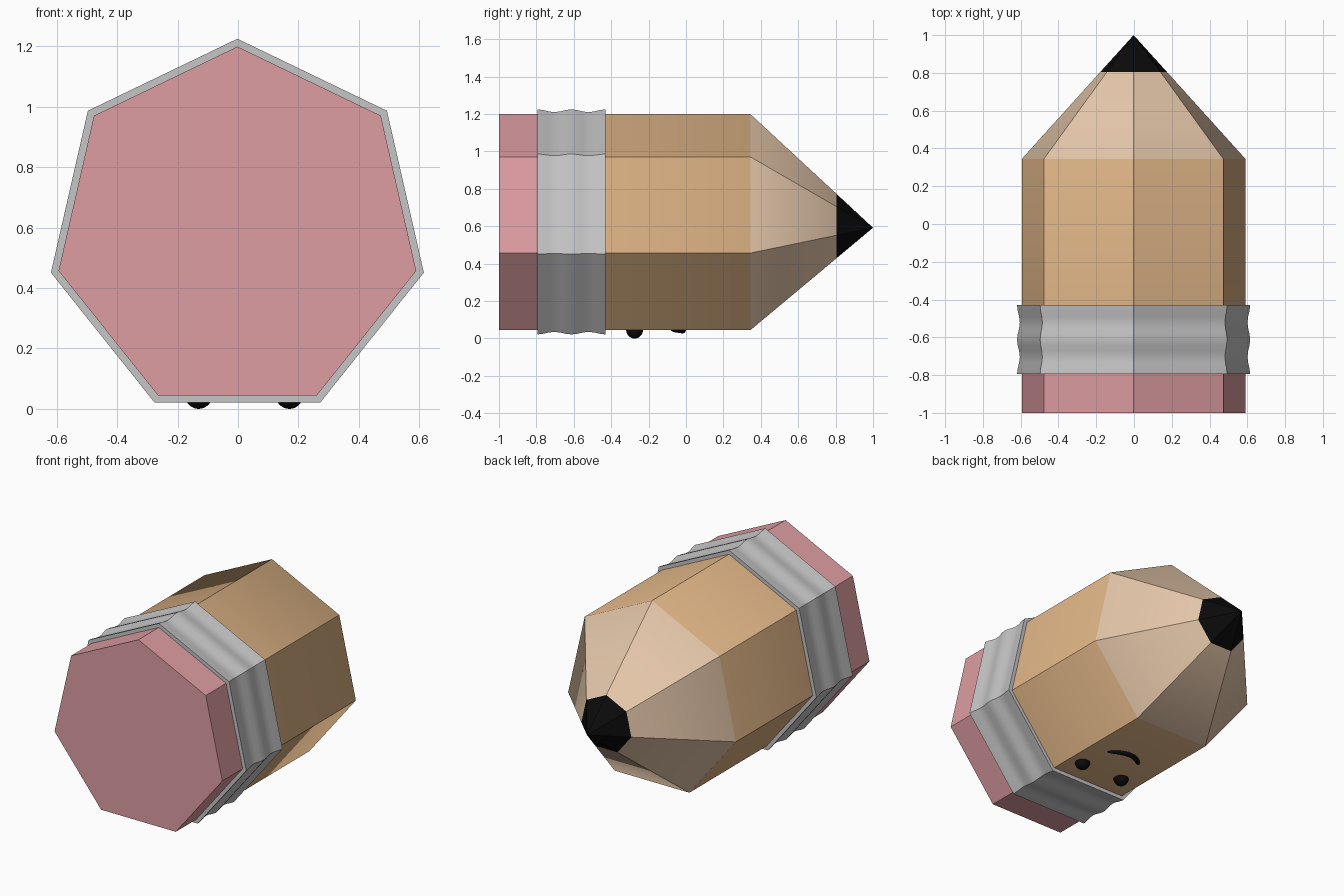
import bpy
import bmesh
import math
from mathutils import Vector

if "Cube" in bpy.data.objects:
    bpy.data.objects.remove(bpy.data.objects["Cube"], do_unlink=True)

SIDES = 7
RADIUS = 0.607
AXIS_Z = 0.592
AXIS_X = -0.002


def material(name, r, g, b):
    mat = bpy.data.materials.new(name)
    mat.use_nodes = True
    mat.diffuse_color = (r, g, b, 1)
    mat.node_tree.nodes["Principled BSDF"].inputs["Base Color"].default_value = (r, g, b, 1)
    return mat


pink = material("eraser pink", 0.73, 0.337, 0.361)
tan = material("painted tan", 0.716, 0.445, 0.231)
wood = material("bare wood", 0.783, 0.571, 0.402)
metal = material("metal grey", 0.565, 0.565, 0.565)
black = material("graphite black", 0.003, 0.003, 0.003)


def add_object(name, mesh, mats):
    for mat in mats:
        mesh.materials.append(mat)
    obj = bpy.data.objects.new(name, mesh)
    bpy.context.collection.objects.link(obj)
    return obj


def loft(name, sections, mats, closed=False):
    """Seven-sided loft along y; sections are (y, radius, material index).
    Lengthwise edges stay sharp, crosswise rings are smooth."""
    bm = bmesh.new()
    rings = []
    for y, r, _ in sections:
        ring = []
        for k in range(SIDES):
            a = math.tau * k / SIDES
            ring.append(bm.verts.new((AXIS_X + r * math.sin(a), y, AXIS_Z + r * math.cos(a))))
        rings.append(ring)
    pairs = list(zip(rings, rings[1:]))
    if closed:
        pairs.append((rings[-1], rings[0]))
    for (lower, upper), section in zip(pairs, sections):
        for k in range(SIDES):
            n = (k + 1) % SIDES
            face = bm.faces.new((lower[k], lower[n], upper[n], upper[k]))
            face.material_index = section[2]
            face.smooth = True
    if not closed:
        for ring, section in ((rings[0], sections[0]), (rings[-1], sections[-1])):
            if section[1] > 0:
                bm.faces.new(ring).material_index = section[2]
    bmesh.ops.remove_doubles(bm, verts=bm.verts, dist=1e-5)
    bmesh.ops.recalc_face_normals(bm, faces=bm.faces)
    for edge in bm.edges:
        lengthwise = abs(edge.verts[0].co.y - edge.verts[1].co.y) > 1e-4
        if lengthwise or edge.calc_face_angle(0) > math.radians(50):
            edge.smooth = False
    mesh = bpy.data.meshes.new(name)
    bm.to_mesh(mesh)
    bm.free()
    return add_object(name, mesh, mats)


# Eraser end
loft("eraser", [(-1, RADIUS, 0), (-0.75, RADIUS, 0)], [pink])

# Barrel, sharpened cone and lead point
loft("barrel_and_point",
     [(-0.75, RADIUS, 0), (0.345, RADIUS, 1), (0.805, RADIUS * 0.298, 2), (1, 0, 2)],
     [tan, wood, black])

# Wavy metal band
band = []
STEPS = 12
for i in range(STEPS + 1):
    t = i / STEPS
    band.append((-0.795 + 0.365 * t, 0.6255 + 0.0075 * math.cos(2 * math.tau * t), 0))
band += [(-0.43, RADIUS - 0.01, 0), (-0.795, RADIUS - 0.01, 0)]
loft("metal_band", band, [metal], closed=True)

# Eyes on the underside
FACE_Z = 0.045
for side, x in (("left", 0.17), ("right", -0.13)):
    bm = bmesh.new()
    bmesh.ops.create_uvsphere(bm, u_segments=24, v_segments=14, radius=0.045)
    bmesh.ops.translate(bm, verts=bm.verts, vec=Vector((x, -0.275, FACE_Z)))
    for face in bm.faces:
        face.smooth = True
    mesh = bpy.data.meshes.new(side + "_eye")
    bm.to_mesh(mesh)
    bm.free()
    add_object(side + "_eye", mesh, [black])

# Smiling mouth, thick in the middle and tapering to its corners
curve = bpy.data.curves.new("mouth", "CURVE")
curve.dimensions = "3D"
curve.bevel_depth = 0.018
curve.bevel_resolution = 4
curve.use_fill_caps = True
spline = curve.splines.new("POLY")
COUNT = 17
spline.points.add(COUNT - 1)
for i, point in enumerate(spline.points):
    t = 2 * i / (COUNT - 1) - 1
    point.co = (0.02 + 0.12 * t, -0.018 - 0.06 * t * t, FACE_Z, 1)
    point.radius = 0.25 + 0.75 * math.sqrt(1 - t * t)
add_object("mouth", curve, [black])
